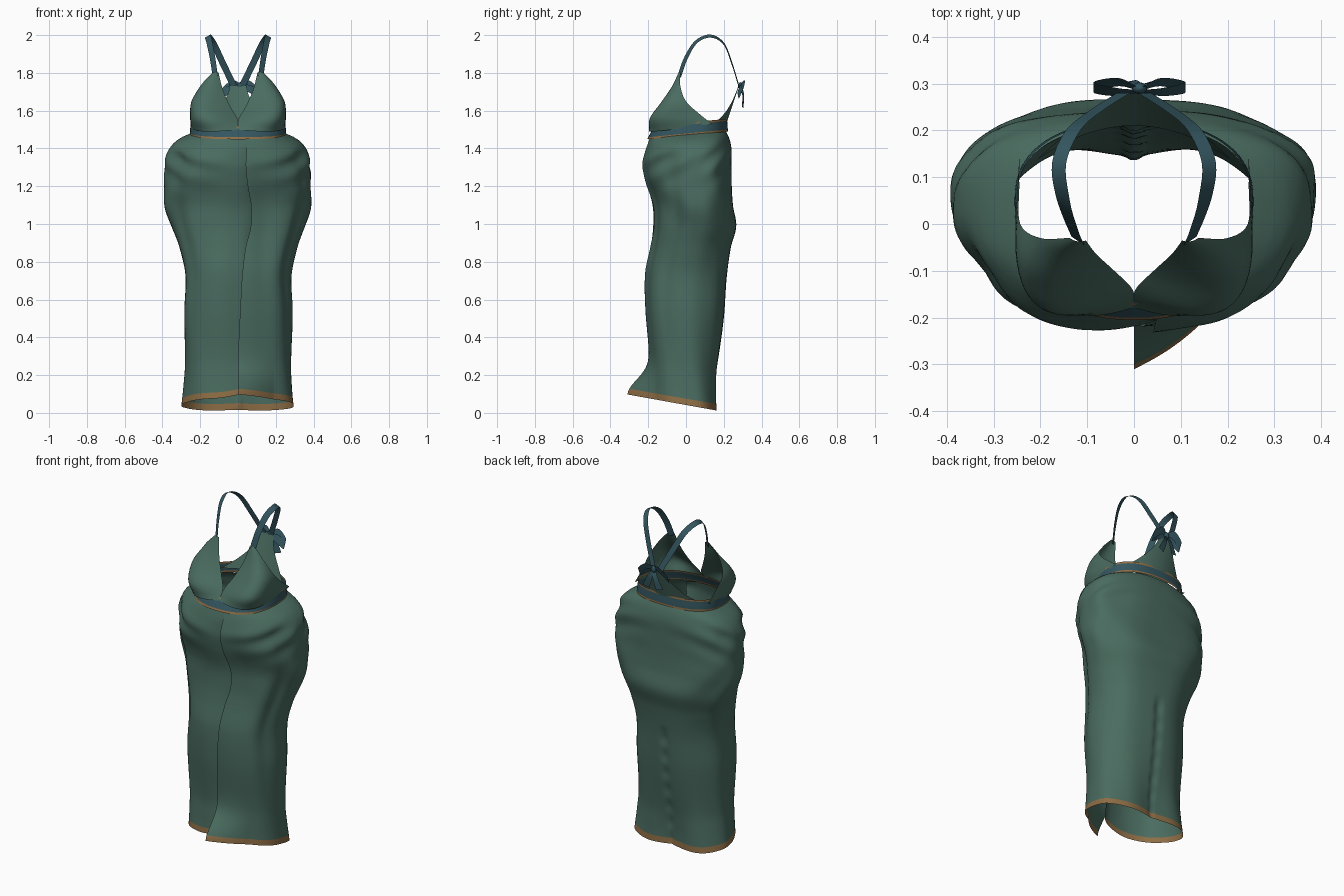
import bpy
import math
from mathutils import Vector

cube = bpy.data.objects.get("Cube")
if cube:
    bpy.data.objects.remove(cube)


def material(name, rgb):
    m = bpy.data.materials.new(name)
    m.use_nodes = True
    m.diffuse_color = (*rgb, 1)
    m.node_tree.nodes["Principled BSDF"].inputs["Base Color"].default_value = (*rgb, 1)
    return m


GREEN = material("sage green cloth", (0.068, 0.148, 0.115))
BLUE = material("teal ribbon", (0.034, 0.092, 0.115))
GOLD = material("tan trim", (0.27, 0.155, 0.06))


def sheet(name, rows, mats, closed=False, rule=None):
    """Skin a grid of points; rule(row) gives the material index."""
    n = len(rows[0])
    verts = [p for row in rows for p in row]
    faces, index = [], []
    for r in range(len(rows) - 1):
        for c in range(n if closed else n - 1):
            d = (c + 1) % n
            faces.append((r * n + c, r * n + d, (r + 1) * n + d, (r + 1) * n + c))
            index.append(rule(r) if rule else 0)
    mesh = bpy.data.meshes.new(name)
    mesh.from_pydata(verts, [], faces)
    for m in mats:
        mesh.materials.append(m)
    for poly, i in zip(mesh.polygons, index):
        poly.material_index = i
        poly.use_smooth = True
    obj = bpy.data.objects.new(name, mesh)
    bpy.context.collection.objects.link(obj)
    return obj


def spline(keys, t):
    """Smooth interpolation through (t, values...) keys."""
    i = 0
    while i < len(keys) - 2 and t > keys[i + 1][0]:
        i += 1
    a, b = keys[i], keys[i + 1]
    o, e = keys[max(i - 1, 0)], keys[min(i + 2, len(keys) - 1)]
    h = b[0] - a[0]
    u = (t - a[0]) / h
    out = []
    for k in range(1, len(a)):
        ma = (b[k] - o[k]) / (b[0] - o[0]) * h
        mb = (e[k] - a[k]) / (e[0] - a[0]) * h
        out.append(a[k] * (1 + 2 * u) * (1 - u) ** 2 + ma * u * (1 - u) ** 2
                   + b[k] * u * u * (3 - 2 * u) + mb * u * u * (u - 1))
    return out


def power(value, p):
    return math.copysign(abs(value) ** p, value)


def bump(x, centre, width):
    return math.exp(-((x - centre) / width) ** 2)


# Skirt: level, half width, front, back, middle y, front roundness, seam x
SKIRT = [
    (0, .297, -.21, .18, .02, .9, 0),
    (.1, .287, -.2, .175, .01, .88, 0),
    (.22, .28, -.192, .173, 0, .85, 0),
    (.5, .287, -.215, .202, 0, .82, .01),
    (.7, .281, -.217, .216, .01, .82, .02),
    (.85, .312, -.19, .238, .03, .85, .04),
    (.96, .35, -.175, .268, .05, .88, .07),
    (1.07, .387, -.178, .25, .06, .93, .08),
    (1.2, .388, -.215, .242, .05, .95, .06),
    (1.3, .383, -.235, .24, .05, .95, .05),
    (1.38, .362, -.222, .238, .05, .92, .05),
    (1.43, .315, -.203, .225, .05, .88, .05),
    (1.46, .25, -.192, .21, .05, .85, .05),
]
TOP = 1.46
COLUMNS = 180


def skirt_point(v, s):
    w, front, back, mid, p, seam = spline(SKIRT, v)
    start = (seam / w) ** 1.15 if seam > 0 else 0
    a = start + s * (math.tau + 0.25)
    ca, sa = math.cos(a), math.sin(a)
    q = p if ca > 0 else 0.85 - 0.08 * bump(v, 1.2, .2)
    depth = mid - front if ca > 0 else back - mid
    # Leg folds, gathered hip drapery and a puckered back seam
    calm = min(1, (TOP - v) * 8)
    f = 1 + calm * 0.01 * math.sin(7 * a + 3 * math.sin(2.5 * v))
    for fold in (.35 + .1 * math.sin(3 * v), 1.1, math.tau - 1.0):
        f -= calm * 0.05 * bump(a, fold, .2) * bump(v, 1.0, .5)
    diagonal = abs(sa * ca) * 1.6 + 0.2 * sa * sa
    f += calm * 0.035 * diagonal * bump(v, 1.35, .13) * math.sin(48 * v + 7 * math.cos(a))
    f += calm * 0.02 * diagonal * bump(v, 1.1, .2) * math.sin(20 * v - 6 * math.cos(a))
    if v < 0.72:
        f -= (0.05 + 0.02 * math.sin(60 * v)) * bump(a, math.pi, .05)
    f -= 0.2 * bump(a, math.pi, .35) * bump(v, 0, .2)
    # Right-hand panel tucks beneath the left-hand one
    tuck = max(0, (s - 0.9) / 0.1) ** 2
    f -= tuck * (0.18 + 0.12 * bump(v, 1, .4)) * max(calm, .3)
    x = w * power(sa, q) * f
    y = mid - depth * power(ca, q) * f
    # Pointed front corner of the left-hand panel
    if s < 0.3:
        y -= 0.1 * max(0, 1 - x / 0.19) * bump(v, 0, .13)
    hem = 0.012 + 0.18 * max(0, 0.165 - y) + 0.05 * tuck * bump(v, 0, .1)
    top = 1.458 + 0.035 * (y + 0.2) / 0.42
    return (x, y, hem + (top - hem) * v / TOP)


levels = [0, .02, .034] + [.034 + (TOP - .034) * i / 76 for i in range(1, 77)]
sheet("skirt", [[skirt_point(v, c / COLUMNS) for c in range(COLUMNS + 1)] for v in levels],
      [GREEN, GOLD], rule=lambda r: 1 if r < 2 else 0)


# Waistband: a tilted ring with trimmed edges, leaning back at the front
def band_row(height, grow):
    row = []
    for i in range(72):
        a = math.tau * i / 72
        ca, sa = math.cos(a), math.sin(a)
        y = 0.05 - (0.25 if ca > 0 else 0.168) * power(ca, .85) * grow
        z = 1.449 + 0.04 * (y + 0.2) / 0.42 + height
        row.append((0.25 * power(sa, .85) * grow, y + 0.45 * height * max(0, ca), z))
    return row


sheet("waistband", [band_row(h, g) for h, g in
                    ((0, 1.02), (.011, 1.02), (.035, 1.012), (.057, 1), (.068, 1))],
      [BLUE, GOLD], closed=True, rule=lambda r: 1 if r in (0, 3) else 0)

# Bodice cups: inner edge, bulge control and outer edge, from hem to apex
CUP = [
    (0, 0, -.178, 1.5, .28, -.275, 1.468, .245, .14, 1.53),
    (.25, .003, -.14, 1.555, .3, -.31, 1.56, .245, .08, 1.575),
    (.5, .042, -.1, 1.625, .27, -.2, 1.655, .243, 0, 1.65),
    (.75, .08, -.065, 1.71, .18, -.1, 1.735, .2, -.03, 1.73),
    (1, .103, -.035, 1.8, .12, -.042, 1.81, .137, -.03, 1.8),
]
for side, label in ((1, "left"), (-1, "right")):
    rows = []
    for r in range(25):
        k = spline(CUP, r / 24)
        inner, ctrl, outer = Vector(k[:3]), Vector(k[3:6]), Vector(k[6:])
        row = []
        for c in range(21):
            u = c / 20
            p = inner * (1 - u) ** 2 + ctrl * 2 * u * (1 - u) + outer * u * u
            row.append((p.x * side, p.y, p.z))
        rows.append(row[::side])
    sheet(label + "_cup", rows, [GREEN])

# Back panel: tapers from the band up to the bow
panel = []
for r in range(15):
    s = r / 14
    half = 0.045 + 0.165 * (1 - s) ** 1.8
    row = []
    for c in range(17):
        x = half * (1 - c / 8)
        row.append((x, 0.21 + 0.07 * s - 1.7 * x * x, 1.52 + 0.21 * s))
    panel.append(row)
sheet("back_panel", panel, [GREEN])


def ribbon(name, keys, across, steps=28):
    """Flat ribbon along a smooth path; across(point, tangent, t) is its half width."""
    keys = [(i / (len(keys) - 1), *k) for i, k in enumerate(keys)]
    pts = [Vector(spline(keys, i / steps)) for i in range(steps + 1)]
    rows = []
    for i, p in enumerate(pts):
        tangent = (pts[min(i + 1, steps)] - pts[max(i - 1, 0)]).normalized()
        w = across(p, tangent, i / steps)
        rows.append([p - w, p, p + w])
    return sheet(name, rows, [BLUE])


def strap_width(p, tangent, t):
    radial = p - Vector((0, 0.1, 1.7))
    return tangent.cross(radial).normalized() * 0.017


# Shoulder straps and bow, mirrored left and right
for side, label in ((1, "left"), (-1, "right")):
    path = [(.12, -.036, 1.78), (.135, 0, 1.88), (.152, .055, 1.965), (.16, .13, 1.995),
            (.13, .2, 1.955), (.08, .243, 1.85), (.022, .28, 1.73)]
    ribbon(label + "_strap", [(x * side, y, z) for x, y, z in path], strap_width)
    loop = [(0, .287, 1.735), (.045, .303, 1.74), (.098, .292, 1.69), (.05, .282, 1.715), (0, .283, 1.73)]
    ribbon(label + "_bow_loop", [(x * side + .012, y, z) for x, y, z in loop],
           lambda p, d, t: Vector((0, .003 + .008 * math.sin(math.pi * t), .01 + .015 * math.sin(math.pi * t))))
    tail = [(0, .292, 1.725), (.02, .303, 1.68), (.045, .3, 1.62)]
    ribbon(label + "_bow_tail", [(x * side + .012, y, z) for x, y, z in tail],
           lambda p, d, t: Vector((.008 + .012 * t, .004, .006 * side)), 10)

# Bow knot
bpy.ops.mesh.primitive_uv_sphere_add(segments=12, ring_count=8, radius=0.016, location=(.012, .29, 1.73))
knot = bpy.context.object
knot.name = "bow_knot"
knot.scale = (1, .8, 1.3)
knot.data.materials.append(BLUE)
knot.data.shade_smooth()
